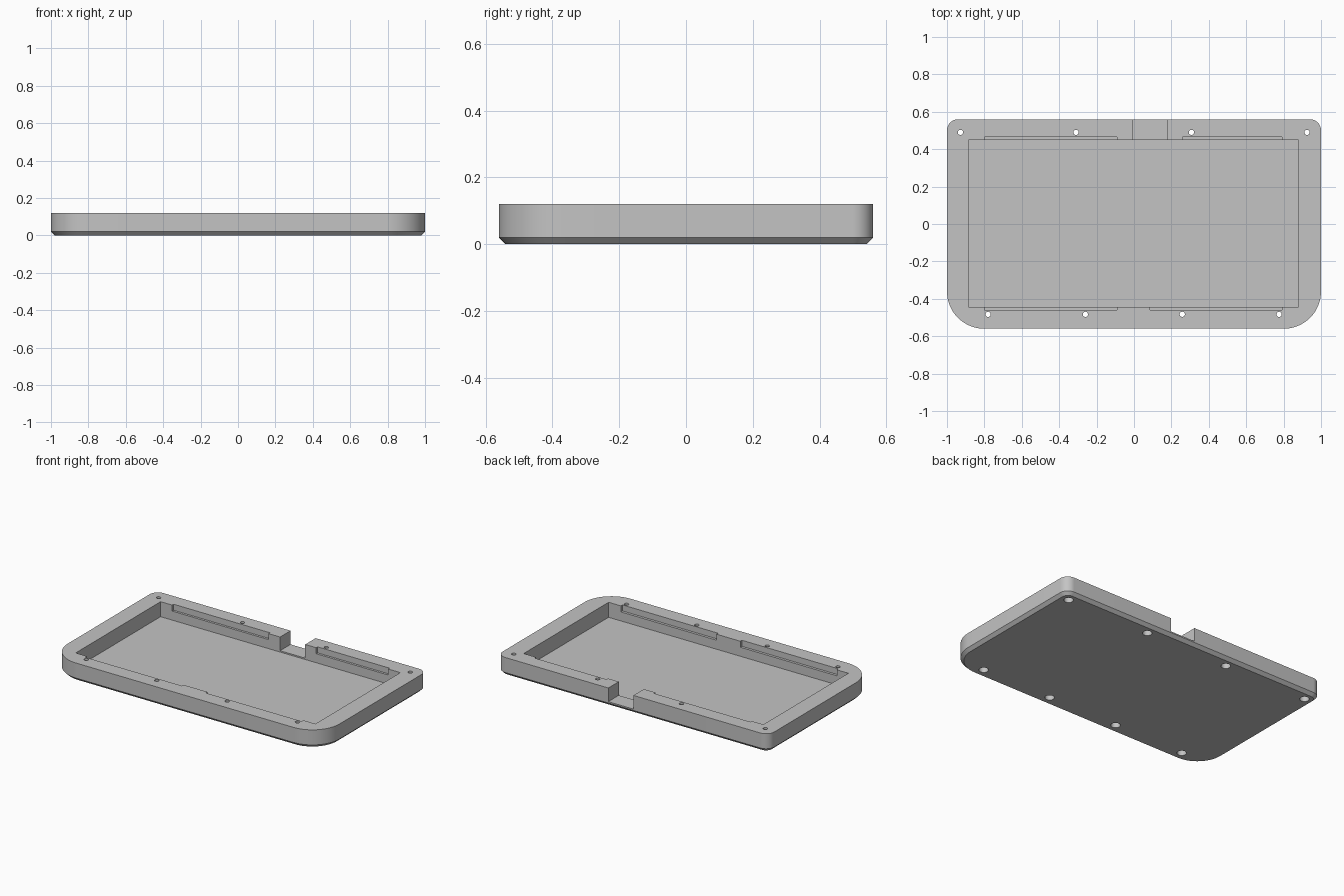
import bpy, bmesh, math

cube = bpy.data.objects.get("Cube")
if cube:
    bpy.data.objects.remove(cube, do_unlink=True)

HX, HY, TOP, FLOOR, CHAMFER = 1.0, 0.56, 0.12, 0.02, 0.02

grey = bpy.data.materials.new("plain grey")
grey.use_nodes = True
colour = (0.55, 0.55, 0.55, 1)
grey.diffuse_color = colour
grey.node_tree.nodes["Principled BSDF"].inputs["Base Color"].default_value = colour


def make_object(name, bm):
    bmesh.ops.recalc_face_normals(bm, faces=bm.faces)
    mesh = bpy.data.meshes.new(name)
    bm.to_mesh(mesh)
    bm.free()
    mesh.materials.append(grey)
    obj = bpy.data.objects.new(name, mesh)
    bpy.context.collection.objects.link(obj)
    return obj


def outline(inset, steps=16):
    """Rounded plan with large front corners and small back corners."""
    points = []
    for sx, sy, r, start in ((1, 1, 0.06, 0), (-1, 1, 0.06, 90),
                             (-1, -1, 0.2, 180), (1, -1, 0.2, 270)):
        for i in range(steps + 1):
            a = math.radians(start + 90 * i / steps)
            points.append((sx * (HX - r) + (r - inset) * math.cos(a),
                           sy * (HY - r) + (r - inset) * math.sin(a)))
    return points


def loft(name, layers):
    bm = bmesh.new()
    rings = [[bm.verts.new((x, y, z)) for x, y in outline(d)] for z, d in layers]
    n = len(rings[0])
    for low, high in zip(rings, rings[1:]):
        for i in range(n):
            j = (i + 1) % n
            bm.faces.new((low[i], low[j], high[j], high[i]))
    bm.faces.new(rings[0][::-1])
    bm.faces.new(rings[-1])
    return make_object(name, bm)


def box(name, x0, x1, y0, y1, z0, z1):
    bm = bmesh.new()
    bmesh.ops.create_cube(bm, size=1)
    for v in bm.verts:
        v.co = (x1 if v.co.x > 0 else x0, y1 if v.co.y > 0 else y0,
                z1 if v.co.z > 0 else z0)
    return make_object(name, bm)


def cylinder(name, x, y, z0, z1, r):
    bm = bmesh.new()
    bmesh.ops.create_cone(bm, cap_ends=True, segments=24, radius1=r, radius2=r,
                          depth=z1 - z0)
    bmesh.ops.translate(bm, verts=bm.verts, vec=(x, y, (z0 + z1) / 2))
    return make_object(name, bm)


def cut(target, cutter):
    mod = target.modifiers.new("cut", 'BOOLEAN')
    mod.operation = 'DIFFERENCE'
    mod.solver = 'EXACT'
    mod.object = cutter
    bpy.context.view_layer.objects.active = target
    bpy.ops.object.modifier_apply(modifier=mod.name)
    bpy.data.objects.remove(cutter, do_unlink=True)


# Tray body with chamfered underside
tray = loft("case_tray", [(0, CHAMFER), (CHAMFER, 0), (TOP, 0)])

# Main cavity and cable notch through the back wall
cut(tray, box("cavity_cutter", -0.885, 0.88, -0.443, 0.45, FLOOR, 0.3))
cut(tray, box("notch_cutter", -0.005, 0.18, 0.4, 0.7, 0.029, 0.31))

# Shallow ledges along the front and back cavity walls
for x0, x1, y0, y1 in ((-0.8, -0.09, 0.4, 0.465), (0.26, 0.79, 0.4, 0.465),
                       (-0.8, -0.09, -0.46, -0.4), (0.085, 0.79, -0.46, -0.4)):
    cut(tray, box("ledge_cutter", x0, x1, y0, y1, 0.08, 0.32))

# Screw holes with wider recesses underneath
for y, xs in ((0.49, (-0.928, -0.31, 0.307, 0.925)),
              (-0.483, (-0.78, -0.26, 0.258, 0.776))):
    for x in xs:
        cut(tray, cylinder("hole_cutter", x, y, -0.1, 0.3, 0.014))
        cut(tray, cylinder("recess_cutter", x, y, -0.11, 0.045, 0.029))

# Smooth the round corners and hole walls
bpy.ops.object.select_all(action='DESELECT')
tray.select_set(True)
bpy.context.view_layer.objects.active = tray
bpy.ops.object.shade_smooth_by_angle(angle=math.radians(30))
